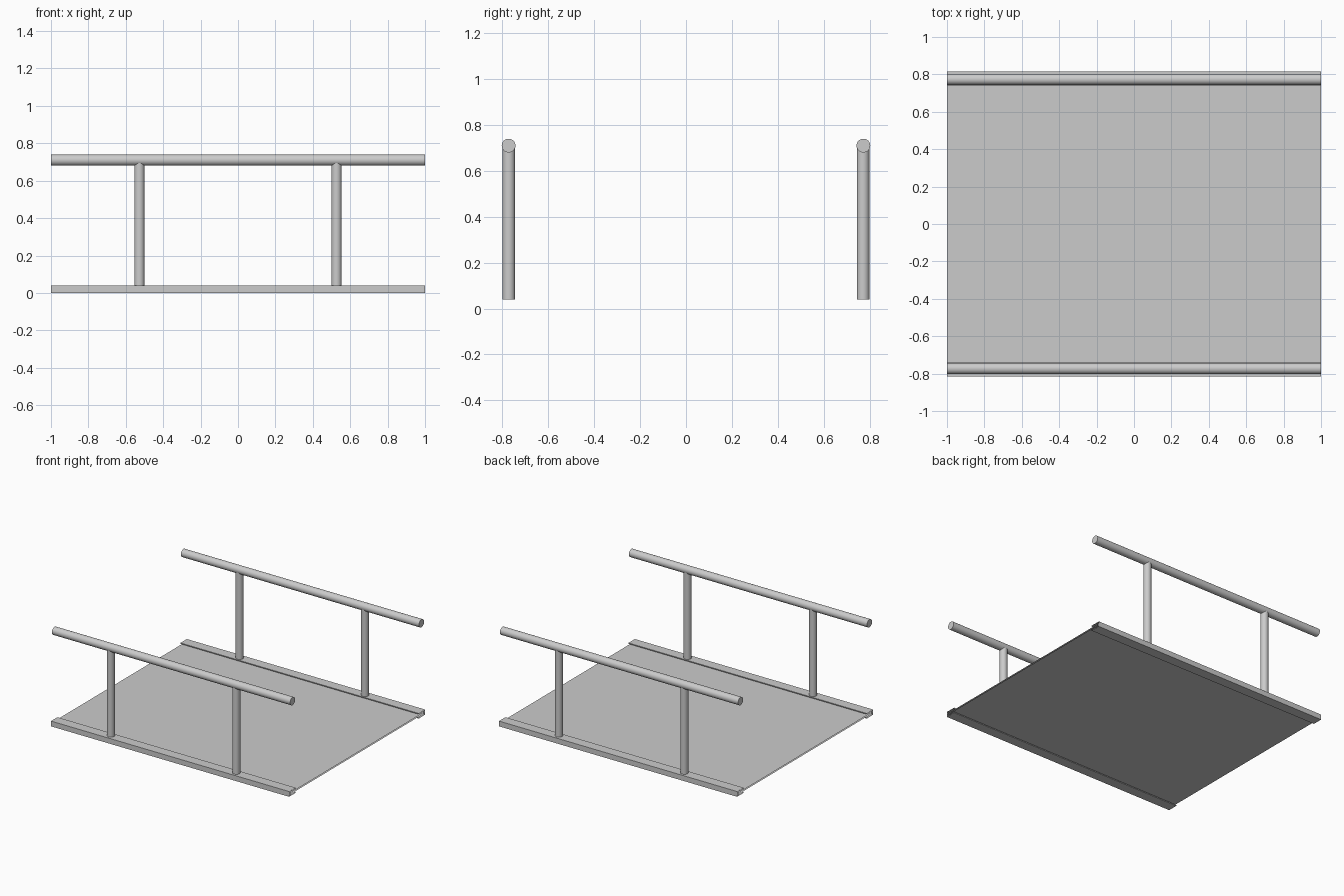
import bpy, bmesh, math

if "Cube" in bpy.data.objects:
    bpy.data.objects.remove(bpy.data.objects["Cube"])

L = 1.0  # half length along x


def extrude_x(name, profile):
    """Open-ended sweep of a closed (y, z) profile along x."""
    bm = bmesh.new()
    a = [bm.verts.new((-L, y, z)) for y, z in profile]
    b = [bm.verts.new((L, y, z)) for y, z in profile]
    n = len(profile)
    for i in range(n):
        j = (i + 1) % n
        bm.faces.new((a[i], a[j], b[j], b[i]))
    bmesh.ops.recalc_face_normals(bm, faces=bm.faces)
    me = bpy.data.meshes.new(name)
    bm.to_mesh(me)
    bm.free()
    ob = bpy.data.objects.new(name, me)
    bpy.context.collection.objects.link(ob)
    return ob


def tube(name, radius, length, loc, rot=(0, 0, 0)):
    bpy.ops.mesh.primitive_cylinder_add(vertices=32, radius=radius, depth=length,
                                        location=loc, rotation=rot)
    ob = bpy.context.object
    ob.name = name
    bpy.ops.object.shade_smooth_by_angle(angle=math.radians(35))
    return ob


# Thin walkway deck held between the side channels
extrude_x("deck", [(-0.807, 0.014), (0.807, 0.014), (0.807, 0.024), (-0.807, 0.024)])

for s, side in ((-1, "front"), (1, "back")):
    # C-shaped edge channel, open towards the deck
    c = [(0.815, 0), (0.815, 0.04), (0.738, 0.04), (0.738, 0.033),
         (0.807, 0.033), (0.807, 0.007), (0.738, 0.007), (0.738, 0)]
    extrude_x(side + "_channel", [(s * y, z) for y, z in c])

    # Handrail
    tube(side + "_handrail", 0.03, 2 * L, (0, s * 0.773, 0.71), (0, math.pi / 2, 0))

    # Posts running up into the handrail
    for x, end in ((-0.527, "left"), (0.527, "right")):
        tube(f"{side}_{end}_post", 0.027, 0.66, (x, s * 0.772, 0.37))
